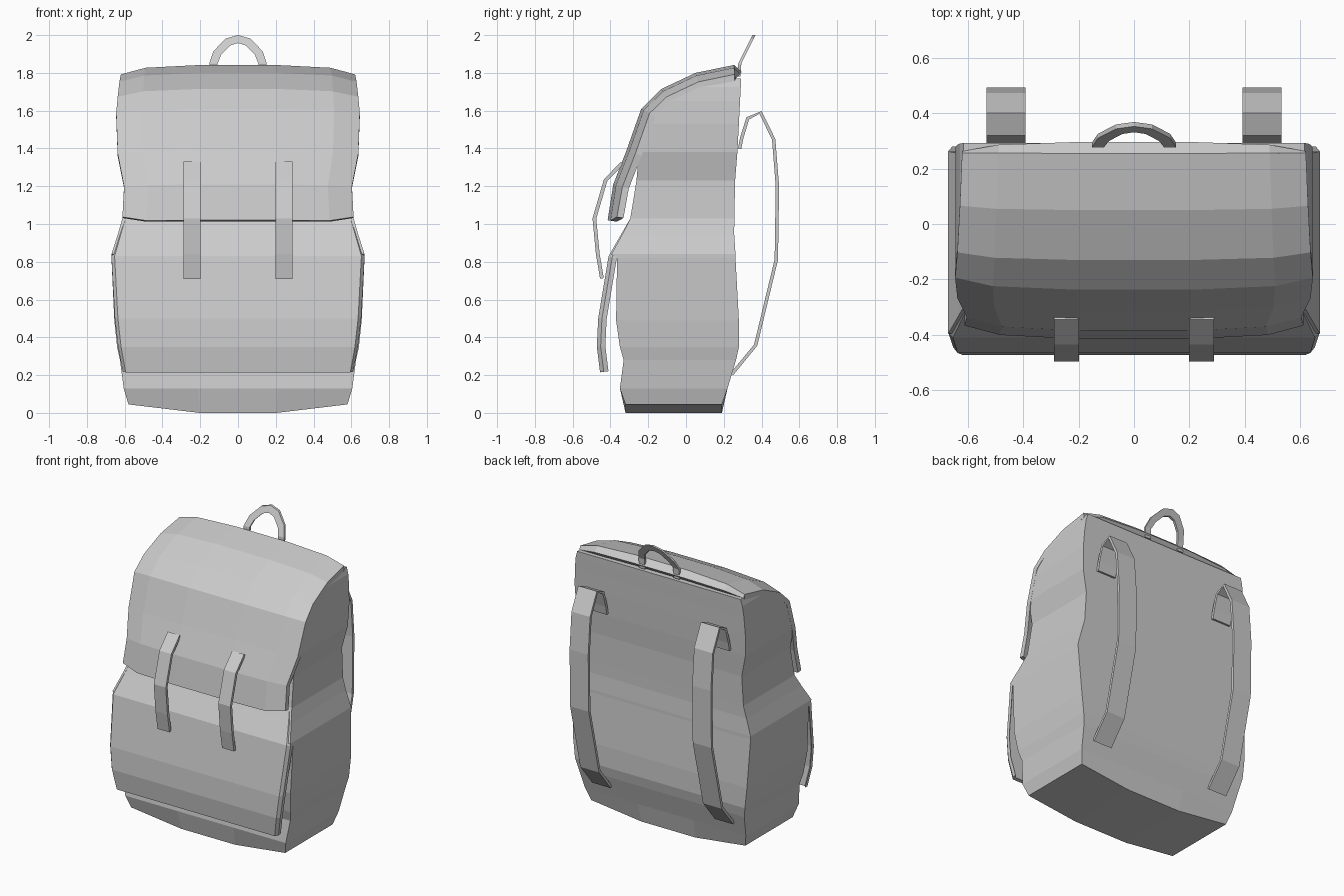
import bpy, bmesh
from mathutils import Vector

if "Cube" in bpy.data.objects:
    bpy.data.objects.remove(bpy.data.objects["Cube"])


def loft(name, rings):
    """Bridge closed rings; end caps are quads between mirrored halves of each ring."""
    bm = bmesh.new()
    vs = [[bm.verts.new(p) for p in r] for r in rings]
    n = len(vs[0])
    for a, b in zip(vs, vs[1:]):
        for j in range(n):
            k = (j + 1) % n
            bm.faces.new((a[j], a[k], b[k], b[j]))
    for r in (vs[0], vs[-1]):
        for j in range(n // 2 - 1):
            bm.faces.new((r[j], r[j + 1], r[n - 2 - j], r[n - 1 - j]))
    bmesh.ops.recalc_face_normals(bm, faces=bm.faces[:])
    me = bpy.data.meshes.new(name)
    bm.to_mesh(me)
    bm.free()
    ob = bpy.data.objects.new(name, me)
    bpy.context.collection.objects.link(ob)
    return ob


def sheet(name, path, thick, cols, cx=0.0):
    """Thick sheet along a (y, z, half width) path; cols = (width fraction, inset)."""
    pts = [Vector(p[:2]) for p in path]
    rings = []
    for i, p in enumerate(path):
        t = (pts[min(i + 1, len(pts) - 1)] - pts[max(i - 1, 0)]).normalized()
        nrm = Vector((-t.y, t.x))

        def row(extra):
            out = []
            for f, inset in cols:
                q = pts[i] - nrm * (inset + extra)
                out.append((cx + f * p[2], q.x, q.y))
            return out
        rings.append(row(0) + row(thick)[::-1])
    return loft(name, rings)


def mirrored(half):
    return [(-f, d) for f, d in half] + [(f, d) for f, d in half[::-1]]


# Main bag: height, half width, front y, back y
body = [
    (0.045, 0.58, -0.32, 0.19), (0.13, 0.605, -0.35, 0.22),
    (0.28, 0.625, -0.33, 0.265), (0.35, 0.64, -0.35, 0.28),
    (0.49, 0.655, -0.37, 0.28), (0.82, 0.67, -0.365, 0.262),
    (0.84, 0.67, -0.395, 0.262), (0.95, 0.635, -0.335, 0.255),
    (1.03, 0.612, -0.295, 0.256), (1.23, 0.602, -0.262, 0.26),
    (1.38, 0.637, -0.25, 0.272), (1.53, 0.643, -0.205, 0.28),
    (1.65, 0.637, -0.12, 0.286), (1.725, 0.628, 0.05, 0.29),
    (1.77, 0.615, 0.24, 0.292),
]
rings = []
for i, (z, w, yf, yb) in enumerate(body):
    fs = (-1, -0.35, 0.35, 1)
    drop = 0.045 if i == 0 else 0.0
    zz = [z - (drop if abs(f) < 1 else 0) for f in fs]
    rings.append([(f * w, yf, h) for f, h in zip(fs, zz)]
                 + [(f * w, yb, h) for f, h in zip(fs[::-1], zz[::-1])])
loft("bag_body", rings)

# Top flap, hanging free at the front and closing over the back edge
flap = [(-0.415, 1.02, 0.612), (-0.385, 1.21, 0.603), (-0.315, 1.39, 0.637),
        (-0.237, 1.61, 0.645), (-0.13, 1.715, 0.637), (0.05, 1.80, 0.628),
        (0.255, 1.842, 0.62), (0.296, 1.805, 0.618)]
flap_ob = sheet("top_flap", flap, 0.035,
                mirrored([(1, 0.05), (0.79, 0.015), (0.32, 0.0)]))
for v in flap_ob.data.vertices:
    if v.co.z < 1.1 and abs(v.co.x) > 0.58:
        v.co.z += 0.025

# Front pocket panel
pocket = [(-0.455, 0.215, 0.61), (-0.472, 0.35, 0.635), (-0.465, 0.50, 0.652),
          (-0.41, 0.83, 0.67), (-0.335, 0.96, 0.632), (-0.295, 1.03, 0.61)]
sheet("front_pocket", pocket, 0.025, mirrored([(1, 0.02), (0.975, 0.0), (0.3, 0.0)]))

# Closing straps and shoulder straps
front = [(-0.455, 0.71), (-0.477, 0.84), (-0.495, 1.03), (-0.435, 1.235), (-0.345, 1.33)]
back = [(0.275, 1.40), (0.287, 1.46), (0.32, 1.565), (0.40, 1.598), (0.473, 1.45),
        (0.493, 1.20), (0.487, 0.81), (0.377, 0.355), (0.25, 0.20)]
for side, s in (("left", -1), ("right", 1)):
    sheet("closing_strap_" + side, [(y, z, 0.045) for y, z in front], 0.02,
          [(-1, 0), (1, 0)], s * 0.243)
    sheet("shoulder_strap_" + side, [(y, z, 0.07) for y, z in back], 0.018,
          [(-1, 0), (1, 0)], s * 0.462)

# Carry handle: outer and inner arch points, leaning backwards
half = [((0.152, 1.78), (0.108, 1.78)), ((0.152, 1.85), (0.108, 1.85)),
        ((0.13, 1.915), (0.09, 1.895)), ((0.065, 1.982), (0.042, 1.945))]
arch = [((-a[0], a[1]), (-b[0], b[1])) for a, b in half]
arch += [((0, 2.0), (0, 1.958))] + half[::-1]
rings = []
for a, b in arch:
    lean = [0.272 + max(0, z - 1.84) * 0.5 for z in (a[1], b[1])]
    rings.append([(a[0], lean[0], a[1]), (b[0], lean[1], b[1]),
                  (b[0], lean[1] + 0.016, b[1]), (a[0], lean[0] + 0.016, a[1])])
loft("carry_handle", rings)
